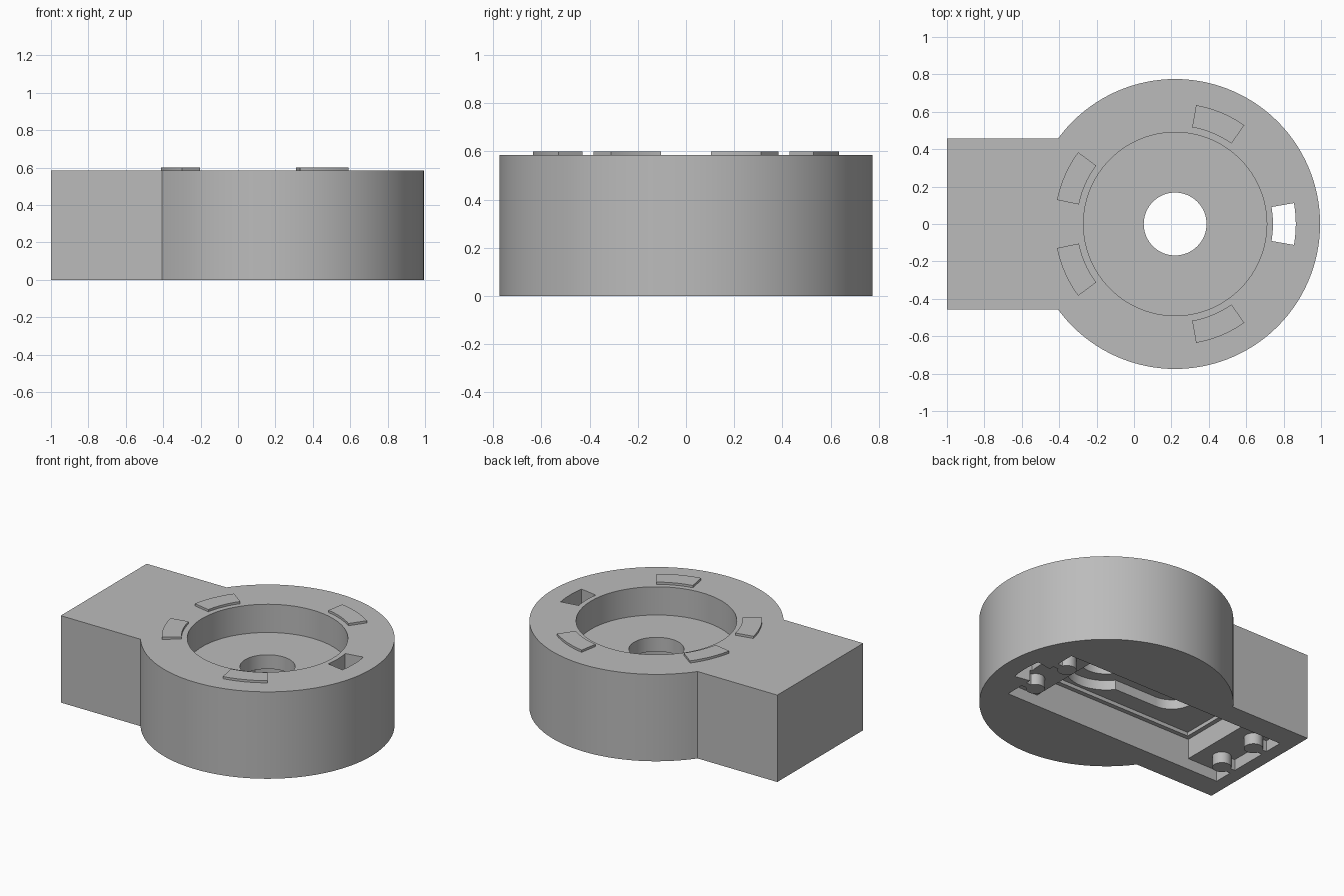
import bpy, bmesh, math
from math import sin, cos, radians

if "Cube" in bpy.data.objects:
    bpy.data.objects.remove(bpy.data.objects["Cube"])

grey = bpy.data.materials.new("plain grey")
grey.use_nodes = True
COLOUR = (0.5, 0.5, 0.5, 1)
grey.diffuse_color = COLOUR
grey.node_tree.nodes["Principled BSDF"].inputs["Base Color"].default_value = COLOUR

AXIS = 0.22          # x of the turning axis
TOP = 0.585          # height of the top face
TAB = 0.075          # depth of the flange recess


def arc(r, a0, a1, n, cx=AXIS):
    """Points along an arc, angles in degrees."""
    steps = [radians(a0 + (a1 - a0) * i / n) for i in range(n + 1)]
    return [(cx + r * cos(a), r * sin(a)) for a in steps]


def rect(x0, x1, y0, y1):
    return [(x0, y0), (x1, y0), (x1, y1), (x0, y1)]


def sector(r0, r1, mid, half):
    return arc(r1, mid - half, mid + half, 10) + arc(r0, mid + half, mid - half, 10)


def prism(name, outline, z0, z1):
    """Extrude a flat outline from z0 to z1."""
    bm = bmesh.new()
    face = bm.faces.new([bm.verts.new((x, y, z0)) for x, y in outline])
    out = bmesh.ops.extrude_face_region(bm, geom=[face])
    moved = [v for v in out["geom"] if isinstance(v, bmesh.types.BMVert)]
    bmesh.ops.translate(bm, verts=moved, vec=(0, 0, z1 - z0))
    bmesh.ops.recalc_face_normals(bm, faces=bm.faces)
    mesh = bpy.data.meshes.new(name)
    bm.to_mesh(mesh)
    bm.free()
    mesh.materials.append(grey)
    ob = bpy.data.objects.new(name, mesh)
    bpy.context.collection.objects.link(ob)
    return ob


def disc(r, n=64, cx=AXIS):
    return arc(r, 0, 360, n, cx)[:-1]


# Housing: round drum with a square arm
edge = math.degrees(math.asin(0.457 / 0.775))
housing = prism("housing", [(-1, 0.457), (-1, -0.457)]
                + arc(0.775, edge - 180, 180 - edge, 96), 0, TOP)

# Openings: dish, axle hole, key slot, and the stepped motor bay below
gear_bay = arc(0.25, -143, 143, 40) + arc(0.15, 90, 270, 20, -0.3)
cutters = [
    prism("dish_cutter", disc(0.49, 96), 0.395, 1),
    prism("axle_cutter", disc(0.168), -0.1, 0.9),
    prism("slot_cutter", sector(0.523, 0.645, 0, 10), -0.1, 0.9),
    prism("flange_cutter", rect(-0.91, 0.75, -0.3, 0.3), -0.1, TAB),
    prism("motor_cutter", rect(-0.684, 0.52, -0.3, 0.3), -0.12, 0.21),
    prism("ledge_cutter", rect(-0.654, 0.49, -0.27, 0.27), -0.14, 0.235),
    prism("gear_cutter", gear_bay, -0.16, 0.3),
]
for c in cutters:
    c.hide_render = True
    mod = housing.modifiers.new(c.name, "BOOLEAN")
    mod.operation, mod.solver, mod.object = "DIFFERENCE", "EXACT", c

# Keep the cut result and drop the cutters
graph = bpy.context.evaluated_depsgraph_get()
cut = bpy.data.meshes.new_from_object(housing.evaluated_get(graph))
housing.modifiers.clear()
housing.data = cut
for c in cutters:
    bpy.data.objects.remove(c)

parts = [housing]

# Raised pads around the dish
for side in (-1, 1):
    for label, mid in (("near", 67.5), ("far", 156)):
        name = f"{label}_pad_{'left' if side < 0 else 'right'}"
        parts.append(prism(name, sector(0.525, 0.645, side * mid, 12.5), TOP - 0.01, 0.6))

# Screw posts with ribs joining them to the ends of the flange recess
for x, end in ((-0.825, -0.91), (0.66, 0.75)):
    for y in (-0.15, 0.15):
        post = prism("screw_post", disc(0.058, 32, 0), 0, TAB + 0.01)
        post.location = (x, y, 0)
        inner = x + math.copysign(0.05, end)
        rib = prism("post_rib", rect(min(inner, end), max(inner, end),
                                     y - 0.022, y + 0.022), 0, TAB + 0.01)
        parts += [post, rib]

# Smooth round walls, sharp corners
for ob in bpy.context.selected_objects:
    ob.select_set(False)
for ob in parts:
    ob.select_set(True)
bpy.context.view_layer.objects.active = housing
bpy.ops.object.shade_smooth_by_angle(angle=radians(30))
